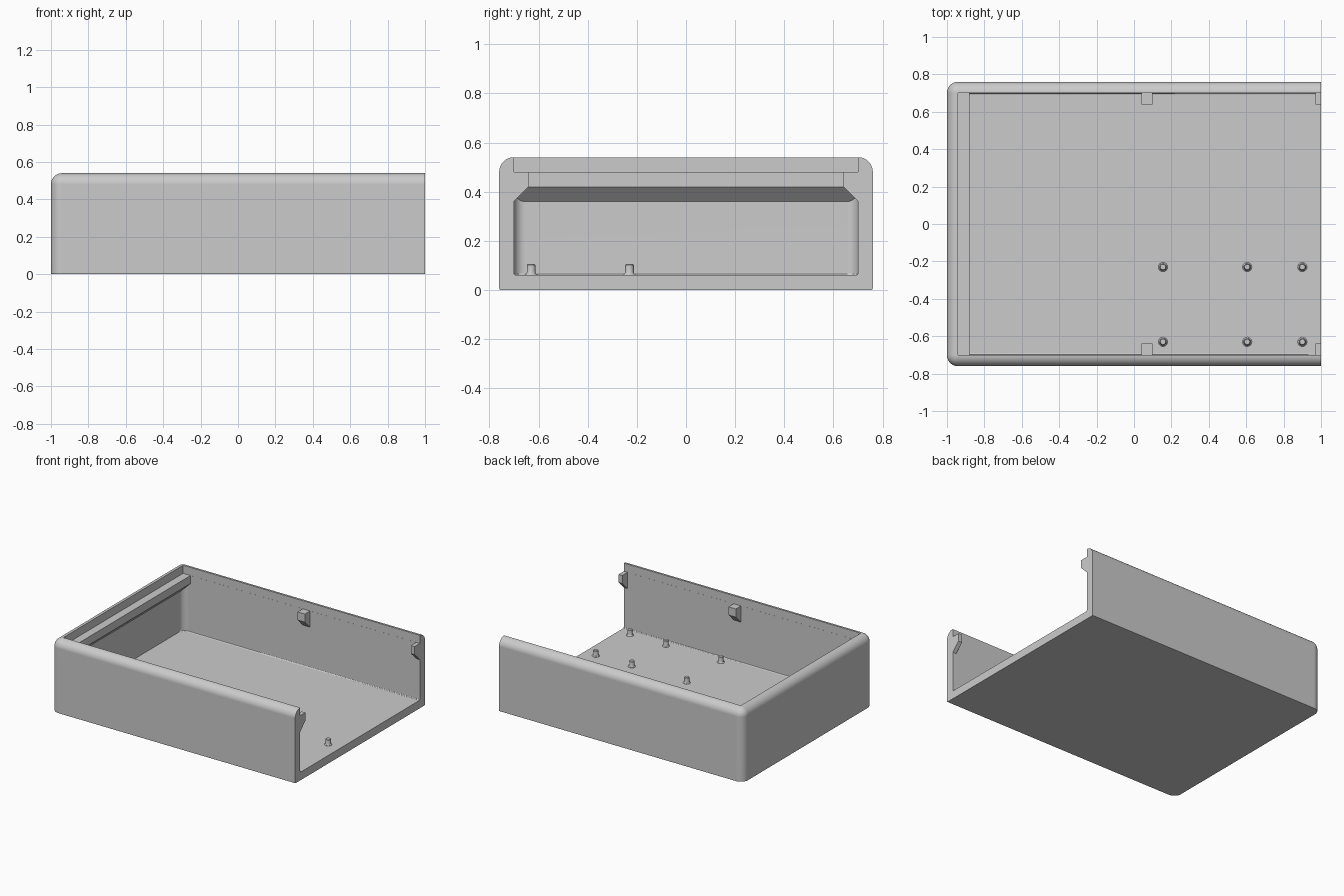
import bpy
import bmesh
import math

cube = bpy.data.objects.get("Cube")
if cube:
    bpy.data.objects.remove(cube, do_unlink=True)

grey = bpy.data.materials.new("light_grey_plastic")
grey.use_nodes = True
COLOUR = (0.6, 0.6, 0.6, 1)
grey.diffuse_color = COLOUR
grey.node_tree.nodes["Principled BSDF"].inputs["Base Color"].default_value = COLOUR

WALL = 0.06
X, Y, H = 1.0, 0.76, 0.54
IN_X, IN_Y = -X + WALL, Y - WALL


def finish(bm, name):
    """Turn a bmesh into a grey object."""
    bmesh.ops.recalc_face_normals(bm, faces=bm.faces[:])
    mesh = bpy.data.meshes.new(name)
    bm.to_mesh(mesh)
    bm.free()
    mesh.materials.append(grey)
    obj = bpy.data.objects.new(name, mesh)
    bpy.context.collection.objects.link(obj)
    return obj


def activate(obj):
    bpy.ops.object.select_all(action='DESELECT')
    obj.select_set(True)
    bpy.context.view_layer.objects.active = obj


def smooth(obj):
    activate(obj)
    bpy.ops.object.shade_smooth_by_angle(angle=math.radians(30))


def box(name, lo, hi, bevels=()):
    """Box between two corners, with edges chosen by rules rounded in turn."""
    bm = bmesh.new()
    bmesh.ops.create_cube(bm, size=1)
    for v in bm.verts:
        v.co = [(a + b) / 2 + c * (b - a) for a, b, c in zip(lo, hi, v.co)]
    for rule, radius, segments in bevels:
        edges = [e for e in bm.edges if rule(e)]
        bmesh.ops.bevel(bm, geom=edges, offset=radius, segments=segments,
                        profile=0.5, affect='EDGES')
    return finish(bm, name)


def on(axis, value):
    """Rule: the whole edge lies on a plane."""
    return lambda e: all(abs(v.co[axis] - value) < 1e-4 for v in e.verts)


def prism(name, profile, axis, start, end):
    """Extrude a (horizontal, z) profile along x or y."""
    bm = bmesh.new()
    place = (lambda h, z: (start, h, z)) if axis == 0 else (lambda h, z: (h, start, z))
    face = bm.faces.new([bm.verts.new(place(h, z)) for h, z in profile])
    out = bmesh.ops.extrude_face_region(bm, geom=[face])
    for v in out["geom"]:
        if isinstance(v, bmesh.types.BMVert):
            v.co[axis] = end
    return finish(bm, name)


# Outer shell: rounded rim and closed-end corners, square at the open end
left_end, rim, base = on(0, -X), on(2, H), on(2, 0)
open_end = on(0, X)


def rounded(e):
    upright = left_end(e) and not base(e)
    return (upright or rim(e)) and not open_end(e)


shell = box("tray_shell", (-X, -Y, 0), (X, Y, H), [
    (rounded, WALL - 0.001, 10),
    (lambda e: base(e) and not open_end(e), 0.006, 2)])

# Hollow: rounded lower cavity, then square recess around the rim
inner_end, floor, mouth = on(0, IN_X), on(2, WALL), on(0, 1.2)
top = on(2, 0.8)
cavity = box("cavity_cutter", (IN_X, -IN_Y, WALL), (1.2, IN_Y, 0.8), [
    (lambda e: inner_end(e) and not floor(e) and not top(e), 0.045, 8),
    (lambda e: floor(e) and not mouth(e), 0.01, 3)])
recess = box("recess_cutter", (IN_X - 0.0005, -IN_Y - 0.0005, 0.48),
             (1.3, IN_Y + 0.0005, 0.9))
for cutter in (cavity, recess):
    cutter.hide_render = True
    mod = shell.modifiers.new("hollow", 'BOOLEAN')
    mod.operation = 'DIFFERENCE'
    mod.solver = 'EXACT'
    mod.object = cutter
    activate(shell)
    bpy.ops.object.modifier_apply(modifier=mod.name)
    bpy.data.objects.remove(cutter, do_unlink=True)
smooth(shell)
weighted = shell.modifiers.new("flat_shading", 'WEIGHTED_NORMAL')
weighted.keep_sharp = True

# Ledge with a sloped underside across the closed end
back, lip = IN_X - 0.01, IN_X + WALL
prism("end_ledge", [(back, 0.35), (lip, 0.42), (lip, 0.48), (back, 0.48)],
      1, -IN_Y - 0.0005, IN_Y + 0.0005)

# Clip tabs on both side walls
for side, word in ((-1, "front"), (1, "back")):
    tab = [(side * y, z) for y, z in
           ((0.71, 0.35), (0.64, 0.42), (0.64, 0.48), (0.71, 0.48))]
    prism(word + "_middle_tab", tab, 0, 0.04, 0.10)
    prism(word + "_end_tab", tab, 0, 0.97, X)


# Locating pegs with flared feet
def peg(name, x, y):
    profile = [(0.025, 0.058), (0.025, 0.062), (0.02, 0.066), (0.0175, 0.073),
               (0.0175, 0.101), (0.014, 0.105)]
    sides = 24
    bm = bmesh.new()
    rings = []
    for r, z in profile:
        angles = [math.tau * i / sides for i in range(sides)]
        rings.append([bm.verts.new((x + r * math.cos(a), y + r * math.sin(a), z))
                      for a in angles])
    for low, high in zip(rings, rings[1:]):
        for i in range(sides):
            j = (i + 1) % sides
            bm.faces.new((low[i], low[j], high[j], high[i]))
    bm.faces.new(rings[0])
    bm.faces.new(rings[-1])
    smooth(finish(bm, name))


for column, x in (("inner", 0.155), ("middle", 0.605), ("outer", 0.90)):
    for row, y in (("front", -0.63), ("centre", -0.23)):
        peg(f"{row}_{column}_peg", x, y)
